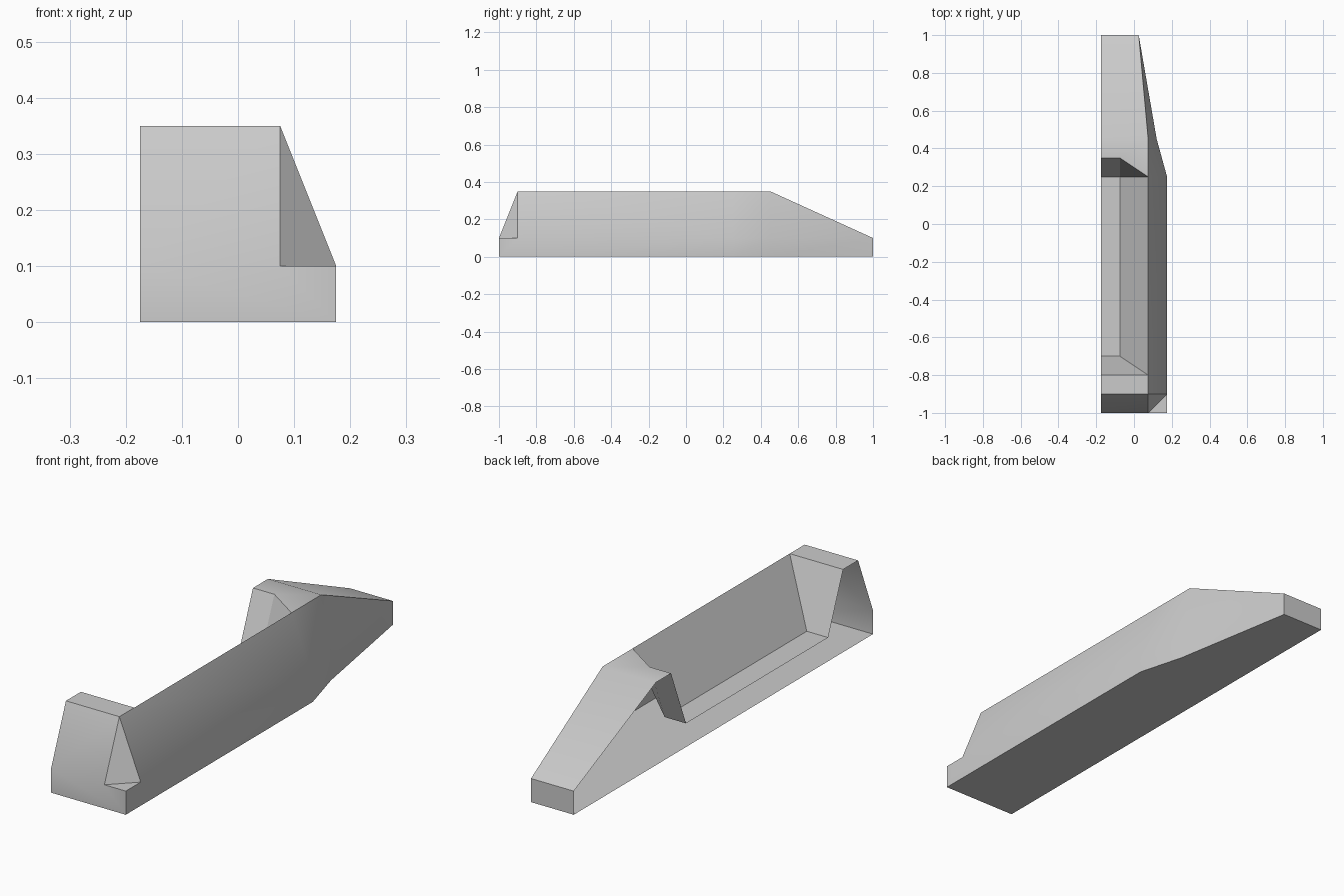
import bpy
import bmesh
from mathutils import Vector

if "Cube" in bpy.data.objects:
    bpy.data.objects.remove(bpy.data.objects["Cube"], do_unlink=True)

grey = bpy.data.materials.new("plain_grey")
grey.use_nodes = True
colour = (0.6, 0.6, 0.6, 1)
grey.diffuse_color = colour
grey.node_tree.nodes["Principled BSDF"].inputs["Base Color"].default_value = colour

# Main heights and widths
CUT = -0.175        # open centre plane
SIDE = 0.175        # widest outer side
RAIL = 0.075        # upper side edge
LEDGE = -0.075      # inner edge of the well floor
TOP, CHINE = 0.35, 0.1


def build(name, panels, reference, outward):
    """Join panels into a shell whose normals face away from or towards a point."""
    bm = bmesh.new()
    for panel in panels:
        bm.faces.new([bm.verts.new(p) for p in panel])
    bmesh.ops.remove_doubles(bm, verts=bm.verts, dist=0.001)
    bm.normal_update()
    for face in bm.faces:
        away = face.normal.dot(face.calc_center_median() - Vector(reference)) > 0
        if away != outward:
            face.normal_flip()
    mesh = bpy.data.meshes.new(name)
    bm.to_mesh(mesh)
    bm.free()
    mesh.materials.append(grey)
    obj = bpy.data.objects.new(name, mesh)
    bpy.context.collection.objects.link(obj)
    bpy.ops.object.select_all(action='DESELECT')
    obj.select_set(True)
    bpy.context.view_layer.objects.active = obj
    bpy.ops.object.shade_smooth_by_angle(angle=0.52)


def at(z, *outline):
    return [(x, y, z) for x, y in outline]


# Plan outline of the base and the chine, front to back
plan = [(SIDE, -1), (SIDE, -0.9), (SIDE, 0.25), (0.12, 0.45), (0.025, 1)]
base, chine = at(0, *plan), at(CHINE, *plan)
rail = at(TOP, (RAIL, -0.9), (RAIL, -0.8), (RAIL, 0.25), (RAIL, 0.45))
notch = (RAIL, -1, CHINE)
front_cut, back_cut = (CUT, -1, CHINE), (CUT, 1, CHINE)

hull = [
    [(CUT, -1, 0), *base, (CUT, 1, 0)],                                # bottom
    [(CUT, -1, 0), base[0], chine[0], notch, front_cut],               # front band
    [front_cut, notch, rail[0], (CUT, -0.9, TOP)],                     # front slope
    [notch, chine[0], chine[1]],                                       # corner shelf
    [notch, chine[1], rail[0]],                                        # corner slope
    [chine[1], chine[2], rail[2], rail[1], rail[0]],                   # long side
    [chine[2], chine[3], rail[3], rail[2]],                            # back quarter
    [chine[3], chine[4], rail[3]],                                     # back taper
    [base[4], (CUT, 1, 0), back_cut, chine[4]],                        # back band
    [(CUT, 0.45, TOP), rail[3], chine[4], back_cut],                   # back slope
    at(TOP, (CUT, -0.9), (RAIL, -0.9), (RAIL, -0.8), (CUT, -0.8)),     # front deck
    at(TOP, (CUT, 0.35), (LEDGE, 0.35), (RAIL, 0.25), (RAIL, 0.45), (CUT, 0.45)),
]
# Lower vertical side
hull += [[base[i], base[i + 1], chine[i + 1], chine[i]] for i in range(len(plan) - 1)]
build("hull_shell", hull, (CUT, 0, 0.05), True)

# Recessed well with sloping walls
floor = at(CHINE, (CUT, -0.7), (LEDGE, -0.7), (LEDGE, 0.25), (CUT, 0.25))
back_left, back_right = (LEDGE, 0.35, TOP), (CUT, 0.35, TOP)
well = [
    floor,
    [floor[0], floor[1], rail[1], (CUT, -0.8, TOP)],      # front wall
    [floor[1], floor[2], rail[2], rail[1]],               # side wall
    [floor[2], rail[2], back_left],                       # back corner
    [floor[3], floor[2], back_left, back_right],          # back wall
]
build("inner_well", well, (CUT, -0.2, 0.5), False)
